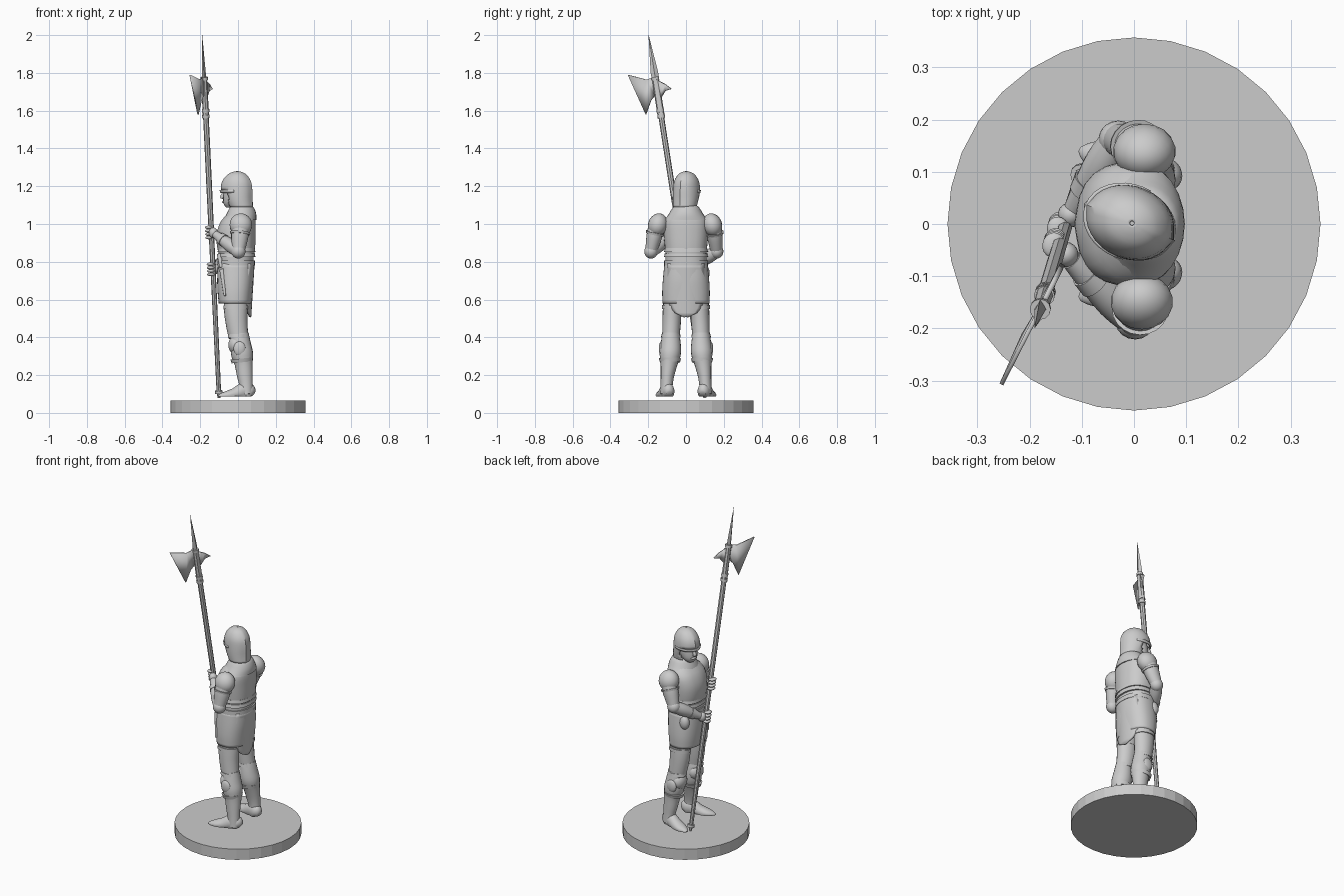
import bpy, bmesh, math
from mathutils import Vector

cube = bpy.data.objects.get("Cube")
if cube:
    bpy.data.objects.remove(cube, do_unlink=True)

grey = bpy.data.materials.new("plain_grey")
grey.use_nodes = True
grey.diffuse_color = (0.6, 0.6, 0.6, 1)
grey.node_tree.nodes["Principled BSDF"].inputs["Base Color"].default_value = (0.6, 0.6, 0.6, 1)


def finish(name, bm, angle=40):
    bmesh.ops.recalc_face_normals(bm, faces=bm.faces)
    mesh = bpy.data.meshes.new(name)
    bm.to_mesh(mesh)
    bm.free()
    mesh.materials.append(grey)
    ob = bpy.data.objects.new(name, mesh)
    bpy.context.collection.objects.link(ob)
    bpy.ops.object.select_all(action='DESELECT')
    ob.select_set(True)
    bpy.context.view_layer.objects.active = ob
    bpy.ops.object.shade_smooth_by_angle(angle=math.radians(angle))
    return ob


def spline(rows, steps):
    """Catmull-Rom interpolation through rows of numbers."""
    rows = [Vector(r) for r in rows]
    out = []
    for i in range(len(rows) - 1):
        a, b = rows[max(i - 1, 0)], rows[i]
        c, d = rows[i + 1], rows[min(i + 2, len(rows) - 1)]
        for k in range(steps):
            t = k / steps
            out.append(b + (c - a) * t / 2 + (2 * a - 5 * b + 4 * c - d) * t * t / 2
                       + (3 * b - a - 3 * c + d) * t ** 3 / 2)
    return out + [rows[-1]]


def tube(name, rows, ref=(1, 0, 0), level=False, steps=3, sides=20, power=2.0,
         ridge=0.0, floor=None, keep=None, caps=True):
    """Loft of rings; each row is x, y, z, radius along ref, radius across."""
    rows = spline(rows, steps)
    bm, rings = bmesh.new(), []
    for i, r in enumerate(rows):
        p = Vector(r[:3])
        t = Vector(rows[min(i + 1, len(rows) - 1)][:3]) - Vector(rows[max(i - 1, 0)][:3])
        t = Vector((0, 0, 1)) if level else t.normalized()
        n = Vector(ref)
        n = (n - t * n.dot(t)).normalized()
        m = t.cross(n)
        ring = []
        for k in range(sides):
            c, s = math.cos(math.tau * k / sides), math.sin(math.tau * k / sides)
            f = (abs(c) ** power + abs(s) ** power) ** (-1 / power)
            if ridge and k % (sides // 2) == 0:
                f += ridge
            v = p + n * (r[3] * c * f) + m * (r[4] * s * f)
            if floor is not None:
                v.z = max(v.z, floor)
            ring.append(bm.verts.new(v))
        rings.append(ring)
    for a, b in zip(rings, rings[1:]):
        for k in range(sides):
            j = (k + 1) % sides
            quad = (a[k], a[j], b[j], b[k])
            if keep is None or keep(sum((v.co for v in quad), Vector()) / 4):
                bm.faces.new(quad)
    if caps:
        bm.faces.new(rings[0])
        bm.faces.new(rings[-1])
    return finish(name, bm)


def ball(name, pos, size, yaw=0, tilt=0):
    bm = bmesh.new()
    bmesh.ops.create_uvsphere(bm, u_segments=18, v_segments=12, radius=1)
    bmesh.ops.scale(bm, vec=size, verts=bm.verts)
    ob = finish(name, bm)
    ob.location, ob.rotation_euler = pos, (tilt, 0, yaw)
    return ob


def thicken(ob, amount):
    mod = ob.modifiers.new("thickness", 'SOLIDIFY')
    mod.thickness, mod.offset = amount, 0


# Round base
bm = bmesh.new()
bmesh.ops.create_cone(bm, cap_ends=True, segments=32, radius1=0.357, radius2=0.357, depth=0.066)
finish("base", bm, 5).location.z = 0.033

# Torso armour, belt and skirt
tube("breastplate", [(-.005, 0, .825, .088, .105), (-.01, 0, .88, .098, .112), (-.01, 0, .95, .1, .118),
                     (0, 0, 1.01, .09, .115), (.012, 0, 1.05, .07, .09), (.015, 0, 1.075, .05, .06)],
     level=True, sides=28, power=2.4, ridge=.03)
tube("fauld", [(-.01, 0, .76, .092, .108), (-.01, 0, .84, .092, .11)], level=True, steps=1, sides=28, power=2.3)
for z in (.835, .862):
    tube("waist_band", [(-.008, 0, z - .01, .1, .116), (-.008, 0, z + .01, .097, .112)],
         level=True, steps=1, sides=28, power=2.4)
tube("belt", [(-.01, 0, .78, .099, .116), (-.01, 0, .806, .099, .116)], level=True, steps=1, sides=28, power=2.3)
skirt = tube("skirt", [(-.012, 0, .79, .088, .108), (-.014, 0, .71, .09, .116), (-.016, 0, .64, .086, .12),
                       (-.016, 0, .58, .08, .118)], level=True, sides=28, power=2.5, caps=False)
thicken(skirt, .012)
tube("hips", [(-.012, 0, .6, .06, .09), (-.012, 0, .78, .08, .1)], level=True, steps=1)

# Rounded cloth flap hanging behind
bm = bmesh.new()
grid = []
for i in range(13):
    t = i / 12
    half = .094 * math.sqrt(max(1 - max(0, (t - .6) / .4) ** 2, .01))
    grid.append([bm.verts.new((.082 - .018 * t - .03 * (k / 4 * half / .094) ** 2, k / 4 * half, .79 - .283 * t))
                 for k in range(-4, 5)])
for a, b in zip(grid, grid[1:]):
    for k in range(8):
        bm.faces.new((a[k], a[k + 1], b[k + 1], b[k]))
thicken(finish("back_flap", bm), .012)

# Collar and neck
tube("collar", [(.012, 0, 1.02, .085, .115), (.018, 0, 1.055, .078, .09), (.02, 0, 1.09, .062, .068),
                (.015, 0, 1.1, .045, .05)], level=True, sides=24)
tube("neck", [(.01, 0, 1.06, .045, .045), (0, 0, 1.14, .045, .045)], steps=1)

# Head and open-faced helmet, turned a little to the figure's right
yaw = math.radians(-22)
turned = []
turned.append(tube("helmet", [(.018, 0, 1.09, .06, .058), (.005, 0, 1.13, .07, .064), (-.008, 0, 1.18, .082, .066),
                              (-.008, 0, 1.225, .075, .06), (-.006, 0, 1.258, .05, .042), (-.004, 0, 1.272, .024, .02),
                              (-.004, 0, 1.276, .004, .004)],
                   level=True, sides=32, ridge=.05, caps=False,
                   keep=lambda c: c.z > 1.172 or c.x > -.03))
thicken(turned[0], .007)
turned.append(tube("face", [(-.045, 0, 1.088, .022, .024), (-.036, 0, 1.11, .044, .042), (-.028, 0, 1.15, .052, .05),
                            (-.02, 0, 1.2, .052, .05)], level=True, sides=20))
turned.append(tube("nose", [(-.076, 0, 1.175, .008, .007), (-.09, 0, 1.142, .013, .01), (-.08, 0, 1.132, .006, .008)],
                   level=True, sides=10))
turned.append(tube("helmet_brow", [(-.011, 0, 1.166, .084, .066), (-.011, 0, 1.18, .086, .069)],
                   level=True, steps=1, sides=32, caps=False, keep=lambda c: c.x < 0))
thicken(turned[-1], .007)
turned.append(ball("mouth", (-.08, 0, 1.117), (.008, .02, .007)))
for ob in turned:
    ob.location.xy = Vector((math.cos(yaw) * ob.location.x, math.sin(yaw) * ob.location.x))
    ob.rotation_euler.z = yaw

# Legs, knee guards and pointed shoes
for side, s in (("left", -1), ("right", 1)):
    tube(side + "_thigh", [(-.012, s * .06, .72, .065, .05), (-.012, s * .072, .56, .063, .05),
                           (-.008, s * .076, .48, .058, .049), (.003, s * .08, .4, .052, .046)])
    tube(side + "_thigh_edge", [(-.012, s * .075, .548, .066, .053), (-.012, s * .074, .568, .066, .053)], steps=1)
    tube(side + "_knee_band", [(.002, s * .08, .4, .056, .052), (.002, s * .08, .418, .053, .049)], steps=1)
    tube(side + "_shin", [(.006, s * .08, .42, .05, .045), (.014, s * .081, .36, .055, .054),
                          (.022, s * .084, .31, .058, .056), (.03, s * .09, .26, .048, .045),
                          (.036, s * .098, .2, .042, .036), (.042, s * .102, .15, .036, .032),
                          (.044, s * .104, .1, .036, .032)])
    ball(side + "_knee_guard", (-.012, s * .08, .36), (.04, .052, .05))
    ball(side + "_knee_wing", (.008, s * .13, .34), (.032, .014, .038))
    tube(side + "_greave_band", [(.022, s * .085, .268, .056, .053), (.02, s * .085, .288, .06, .059)], steps=1)
    tube(side + "_shoe", [(.082, s * .088, .1, .014, .016), (.066, s * .092, .11, .042, .032),
                          (.03, s * .102, .115, .045, .034), (-.015, s * .115, .1, .034, .036),
                          (-.06, s * .128, .094, .022, .034), (-.092, s * .138, .09, .012, .018),
                          (-.104, s * .143, .088, .004, .005)], ref=(0, 0, 1), floor=.087)

# Arms, each ending in a fist on the pole
FOOT, TIP = Vector((-.1, .1, .08)), Vector((-.19, -.198, 2))


def pole_at(z):
    return FOOT.lerp(TIP, (z - FOOT.z) / (TIP.z - FOOT.z))


def arm(side, shoulder, elbow, grip):
    s, e = Vector(shoulder), Vector(elbow)
    h = pole_at(grip) + Vector((.008, .02 if s.y > 0 else -.02, 0))
    out = 1 if s.y > 0 else -1
    tube(side + "_upper_arm", [(*s, .045, .042), (*s.lerp(e, .4), .046, .042), (*s.lerp(e, .8), .038, .035),
                               (*e, .032, .032)])
    ball(side + "_shoulder_plate", s + Vector((0, -out * .006, 0)), (.06, .052, .062), tilt=out * .3)
    tube(side + "_shoulder_trim", [(*s.lerp(e, .28), .054, .05), (*s.lerp(e, .36), .051, .047)], steps=1)
    ball(side + "_elbow_guard", e, (.038, .036, .038))
    tube(side + "_forearm", [(*e, .032, .032), (*e.lerp(h, .3), .036, .036), (*e.lerp(h, .65), .028, .028),
                             (*e.lerp(h, .9), .02, .02)], ref=(0, 0, 1))
    tube(side + "_cuff", [(*e.lerp(h, .56), .034, .034), (*e.lerp(h, .7), .03, .03)], ref=(0, 0, 1), steps=1)
    ball(side + "_palm", e.lerp(h, .98), (.024, .024, .028))
    for k in range(4):
        p = pole_at(grip + .027 - k * .018)
        ball(side + "_finger", p + Vector((-.012, 0, 0)), (.021, .024, .0095), yaw=out * .3)


arm("left", (.015, -.155, .995), (.002, -.185, .855), .955)
arm("right", (.02, .145, .995), (-.03, .162, .855), .76)

# Belt pouch and dagger
ball("belt_pouch", (-.06, .1, .74), (.03, .025, .042))
tube("dagger_sheath", [(-.085, -.085, .76, .014, .014), (-.07, -.115, .62, .006, .006)], steps=1, sides=10)
tube("dagger_grip", [(-.088, -.078, .77, .01, .01), (-.1, -.06, .84, .012, .012)], steps=1, sides=10)

# Halberd pole, socket rings and spike
tube("pole", [(*FOOT, .008, .008), (*pole_at(.11), .012, .012), (*pole_at(1.2), .015, .015),
              (*pole_at(1.72), .015, .015)], steps=1, sides=8)
for z in (.11, 1.57, 1.6, 1.77):
    tube("pole_ring", [(*pole_at(z - .008), .02, .02), (*pole_at(z + .008), .02, .02)], steps=1, sides=12)
tube("socket", [(*pole_at(1.57), .017, .019), (*pole_at(1.77), .015, .018)], steps=1, sides=8)
tube("spike", [(*pole_at(1.76), .012, .018), (*pole_at(1.8), .01, .02), (*TIP, .0008, .0008)], steps=1, sides=4)


def plate(name, outline, thick):
    """Flat plate in the plane of the halberd head; outline is y, z."""
    bm = bmesh.new()
    verts = []
    for y, z in outline:
        p = pole_at(z)
        verts.append(bm.verts.new((p.x + (y - p.y) * .52, y, z)))
    bm.faces.new(verts)
    thicken(finish(name, bm), thick)


plate("axe_blade", [(-.307, 1.79), (-.21, 1.764), (-.175, 1.775), (-.155, 1.765), (-.14, 1.66),
                    (-.165, 1.68), (-.185, 1.655), (-.212, 1.58)], .008)
plate("back_hook", [(-.155, 1.765), (-.13, 1.75), (-.11, 1.74), (-.077, 1.715), (-.11, 1.705), (-.125, 1.68),
                    (-.14, 1.66)], .01)
